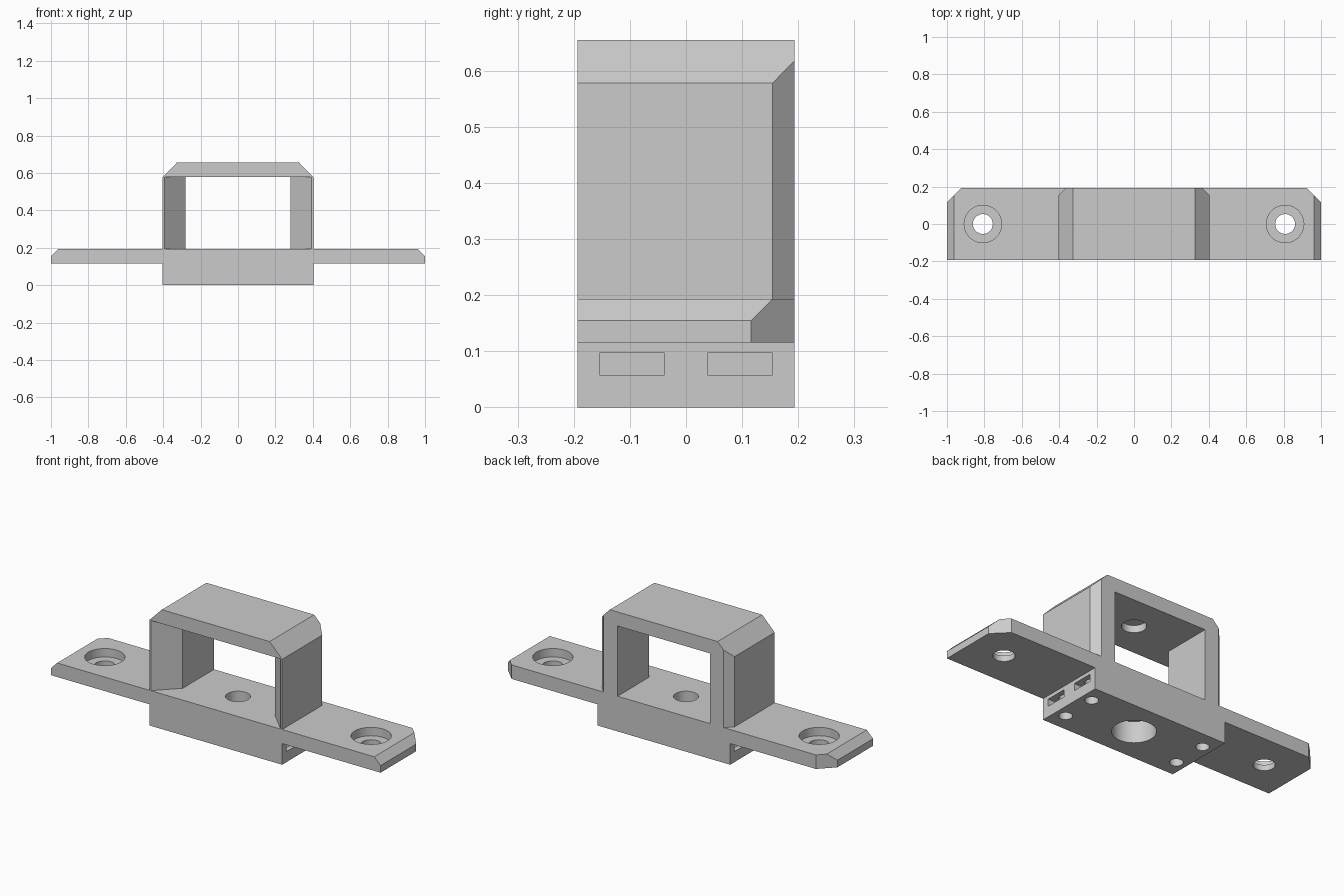
import bpy, bmesh, math
from mathutils import Vector, Matrix

cube = bpy.data.objects.get("Cube")
if cube:
    bpy.data.objects.remove(cube, do_unlink=True)

GREY = (0.6, 0.6, 0.6, 1.0)
mat = bpy.data.materials.new("plain grey")
mat.use_nodes = True
mat.diffuse_color = GREY
mat.node_tree.nodes["Principled BSDF"].inputs["Base Color"].default_value = GREY

HALF_Y = 0.193      # half depth of the whole part
BLOCK_X = 0.403     # half width of block and bracket
PLATE_Z = 0.116     # underside of the plate
DECK_Z = 0.193      # top of the plate
ROOF_Z = 0.578      # underside of the bracket roof
TOP_Z = 0.655


def finish(name, bm):
    bmesh.ops.recalc_face_normals(bm, faces=bm.faces)
    mesh = bpy.data.meshes.new(name)
    bm.to_mesh(mesh)
    bm.free()
    mesh.materials.append(mat)
    obj = bpy.data.objects.new(name, mesh)
    bpy.context.collection.objects.link(obj)
    return obj


def prism(name, start, end):
    """Solid between a start outline and a vector away from it."""
    bm = bmesh.new()
    face = bm.faces.new([bm.verts.new(p) for p in start])
    moved = bmesh.ops.extrude_face_region(bm, geom=[face])["geom"]
    verts = [g for g in moved if isinstance(g, bmesh.types.BMVert)]
    bmesh.ops.translate(bm, verts=verts, vec=Vector(end))
    return finish(name, bm)


def front_prism(name, half):
    """Mirror a half outline in x-z and extrude it through the depth."""
    outline = half + [(-x, z) for x, z in reversed(half)]
    return prism(name, [(x, -HALF_Y, z) for x, z in outline], (0, 2 * HALF_Y, 0))


def plan_prism(name, outline, z0, z1):
    return prism(name, [(x, y, z0) for x, y in outline], (0, 0, z1 - z0))


def hole(x, y, radius, z0, z1):
    bm = bmesh.new()
    bmesh.ops.create_cone(bm, cap_ends=True, segments=48, radius1=radius,
                          radius2=radius, depth=z1 - z0,
                          matrix=Matrix.Translation((x, y, (z0 + z1) / 2)))
    return finish("hole_cutter", bm)


def corner(side, x, size, z0, z1):
    """Cutter for a slanted vertical corner at the back."""
    e = 0.1
    pts = [(x + e, HALF_Y - size - e), (x + e, HALF_Y + e),
           (x - size - e, HALF_Y + e)]
    return plan_prism("corner_cutter", [(side * a, b) for a, b in pts], z0, z1)


def cut(target, cutters):
    bpy.ops.object.select_all(action='DESELECT')
    bpy.context.view_layer.objects.active = target
    target.select_set(True)
    for c in cutters:
        mod = target.modifiers.new("cut", 'BOOLEAN')
        mod.operation = 'DIFFERENCE'
        mod.solver = 'EXACT'
        mod.object = c
        bpy.ops.object.modifier_apply(modifier=mod.name)
        bpy.data.objects.remove(c, do_unlink=True)
    bpy.ops.object.shade_smooth_by_angle(angle=math.radians(30))


# Base: centre block with a mounting plate on each side
base = front_prism("mounting_base", [
    (BLOCK_X, 0), (BLOCK_X, PLATE_Z), (1, PLATE_Z),
    (1, 0.155), (0.962, DECK_Z)])
cutters = [hole(0, 0, 0.062, -0.1, 0.3),            # centre bolt
           hole(0, 0, 0.107, -0.1, PLATE_Z)]        # bolt head recess
for s in (-1, 1):
    cutters += [corner(s, 1, 0.077, 0.05, 0.3),
                hole(s * 0.808, 0, 0.053, 0.05, 0.3),
                hole(s * 0.808, 0, 0.1, 0.147, 0.3)]
    for t in (-1, 1):
        # Nut slot from the side and its screw hole from below
        y = t * 0.0965
        x0, x1 = s * 0.285, s * 0.5
        slot = [(x0, y - 0.058), (x1, y - 0.058), (x1, y + 0.058), (x0, y + 0.058)]
        cutters += [plan_prism("slot_cutter", slot, 0.058, 0.097),
                    hole(s * 0.344, y, 0.033, -0.1, 0.155)]
cut(base, cutters)

# Bracket: chamfered arch, with an opening that flares towards the front
bracket = front_prism("arch_bracket", [
    (BLOCK_X, DECK_Z), (BLOCK_X, ROOF_Z), (0.327, TOP_Z)])
flare = [(0.394, -0.3), (0.394, -HALF_Y), (0.28, -0.079), (0.28, 0.3)]
opening = plan_prism("opening_cutter",
                     flare + [(-x, y) for x, y in reversed(flare)], 0.1, ROOF_Z)
cut(bracket, [opening, hole(0, 0, 0.06, 0.5, 0.617)]
    + [corner(s, BLOCK_X, 0.039, 0.1, 0.8) for s in (-1, 1)])
